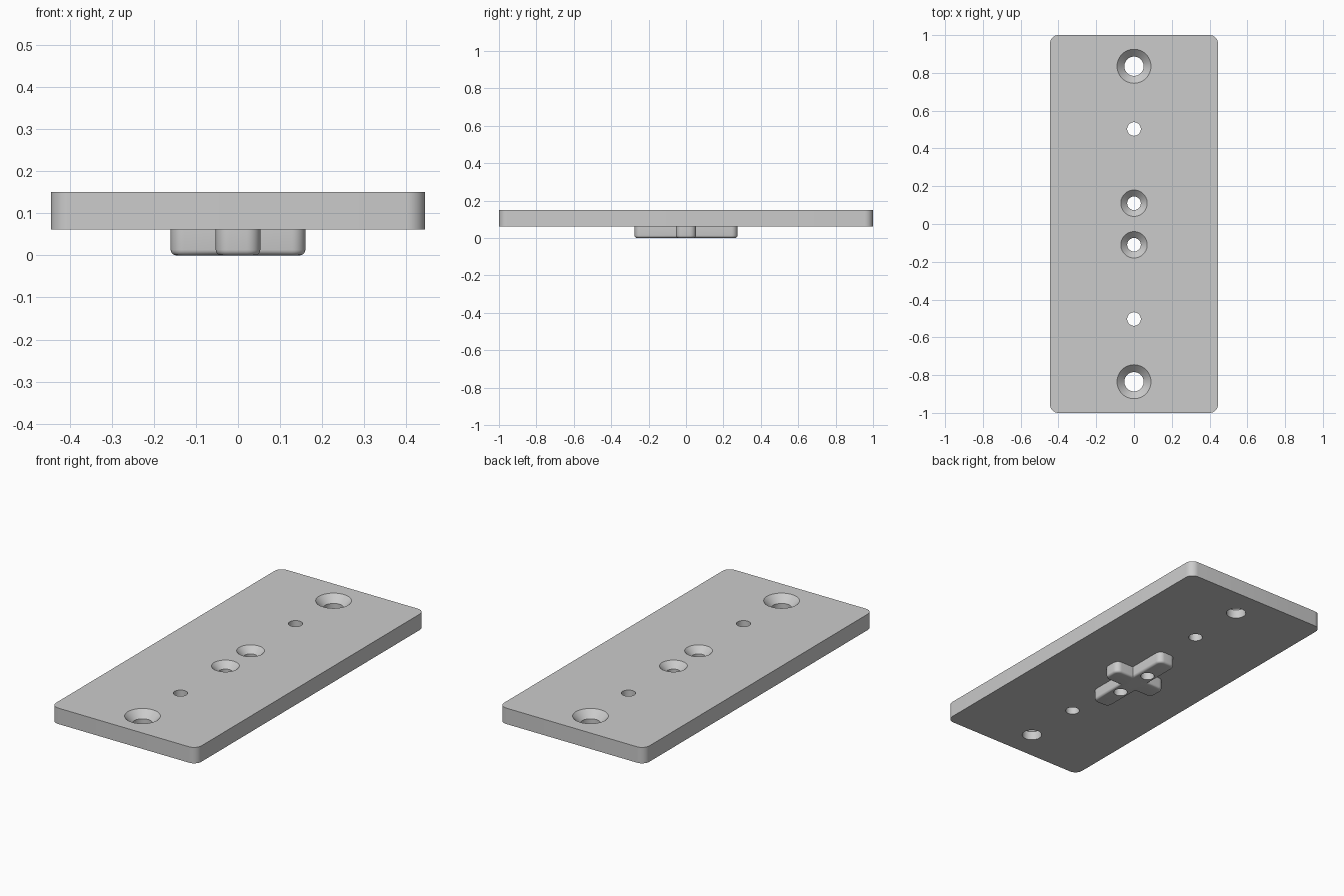
import bpy, bmesh, math

if "Cube" in bpy.data.objects:
    bpy.data.objects.remove(bpy.data.objects["Cube"])

grey = bpy.data.materials.new("plain grey")
grey.diffuse_color = (0.6, 0.6, 0.6, 1)
grey.use_nodes = True
grey.node_tree.nodes["Principled BSDF"].inputs["Base Color"].default_value = grey.diffuse_color


def make_object(name, bm):
    bmesh.ops.recalc_face_normals(bm, faces=bm.faces)
    mesh = bpy.data.meshes.new(name)
    bm.to_mesh(mesh)
    bm.free()
    mesh.materials.append(grey)
    obj = bpy.data.objects.new(name, mesh)
    bpy.context.collection.objects.link(obj)
    return obj


def rounded(points, radius, steps=8):
    """Round the convex right-angled corners of a counter-clockwise outline."""
    out = []
    for i, (x, y) in enumerate(points):
        px, py = points[i - 1]
        nx, ny = points[(i + 1) % len(points)]
        a = math.atan2(y - py, x - px)
        b = math.atan2(ny - y, nx - x)
        if math.sin(b - a) < 0:
            out.append((x, y))
            continue
        cx = x + radius * (math.cos(b) - math.cos(a))
        cy = y + radius * (math.sin(b) - math.sin(a))
        for k in range(steps + 1):
            t = a - math.pi / 2 + k / steps * math.pi / 2
            out.append((cx + radius * math.cos(t), cy + radius * math.sin(t)))
    return out


def slab(name, outline, z0, z1, bottom_bevel=0):
    bm = bmesh.new()
    base = bm.faces.new([bm.verts.new((x, y, z0)) for x, y in outline])
    ext = bmesh.ops.extrude_face_region(bm, geom=[base], use_keep_orig=True)
    for v in ext["geom"]:
        if isinstance(v, bmesh.types.BMVert):
            v.co.z = z1
    bmesh.ops.recalc_face_normals(bm, faces=bm.faces)
    if bottom_bevel:
        edges = [e for e in bm.edges if all(v.co.z < z0 + 1e-5 for v in e.verts)]
        bmesh.ops.bevel(bm, geom=edges, offset=bottom_bevel, segments=4,
                        profile=0.5, affect='EDGES')
    return make_object(name, bm)


def hole_cutter(y, profile, sides=48):
    """Turned cutter from (radius, height) pairs, bottom to top."""
    bm = bmesh.new()
    rings = [[bm.verts.new((r * math.cos(2 * math.pi * k / sides),
                            y + r * math.sin(2 * math.pi * k / sides), z))
              for k in range(sides)] for r, z in profile]
    for lo, hi in zip(rings, rings[1:]):
        for k in range(sides):
            j = (k + 1) % sides
            bm.faces.new((lo[k], lo[j], hi[j], hi[k]))
    bm.faces.new(rings[0][::-1])
    bm.faces.new(rings[-1])
    obj = make_object("hole_cutter", bm)
    obj.hide_render = True
    return obj


TOP, MID = 0.15, 0.062

# Main plate
W, L = 0.445, 1.0
plate = slab("plate", rounded([(-W, -L), (W, -L), (W, L), (-W, L)], 0.045), MID, TOP)

# Cross-shaped locating key underneath
a, X, Y = 0.053, 0.16, 0.275
cross = [(-a, -Y), (a, -Y), (a, -a), (X, -a), (X, a), (a, a),
         (a, Y), (-a, Y), (-a, a), (-X, a), (-X, -a), (-a, -a)]
key = slab("cross_key", rounded(cross, 0.032), 0, MID, 0.013)

# Holes: position, through radius, countersink radius
cutters = []
for y, r, R in [(0.835, 0.051, 0.09), (0.503, 0.036, 0), (0.11, 0.036, 0.07)]:
    profile = [(r, -0.05)]
    if R:
        profile += [(r, TOP - (R - r)), (R, TOP), (R, TOP + 0.05)]
    else:
        profile += [(r, TOP + 0.05)]
    cutters += [hole_cutter(s * y, profile) for s in (-1, 1)]

for obj in (plate, key):
    bpy.ops.object.select_all(action='DESELECT')
    obj.select_set(True)
    bpy.context.view_layer.objects.active = obj
    for c in cutters:
        if obj is key and abs(c.data.vertices[0].co.y) > 0.3:
            continue
        m = obj.modifiers.new("hole", 'BOOLEAN')
        m.operation, m.solver, m.object = 'DIFFERENCE', 'EXACT', c
        bpy.ops.object.modifier_apply(modifier=m.name)
    bpy.ops.object.shade_smooth_by_angle(angle=math.radians(30))

for c in cutters:
    bpy.data.objects.remove(c)
